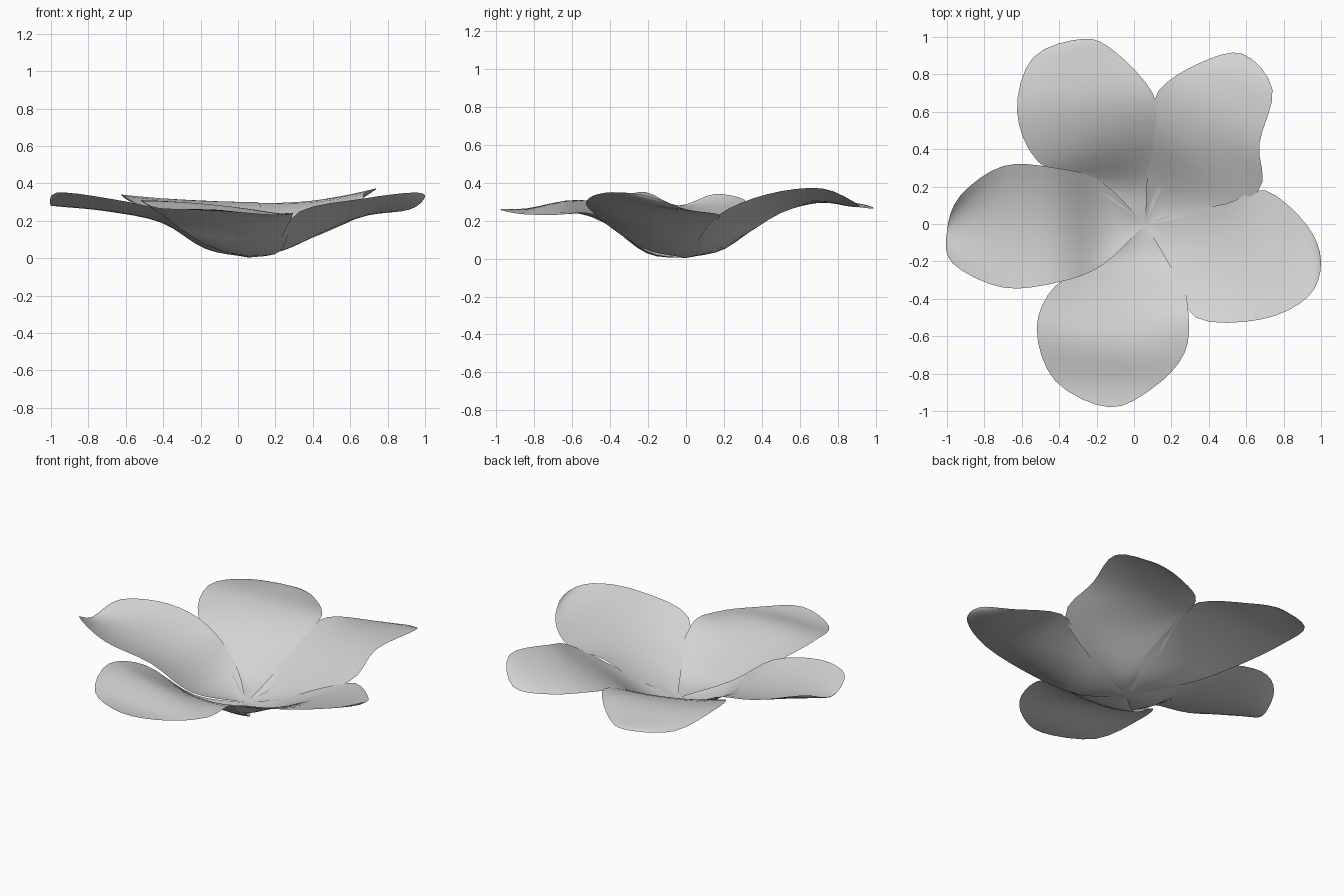
import bpy
import bmesh
from mathutils import Vector

if "Cube" in bpy.data.objects:
    bpy.data.objects.remove(bpy.data.objects["Cube"], do_unlink=True)

BASE = Vector((0.06, 0, 0.003))
STEPS_PER_ROW = 4
ACROSS = 10

# One pale grey for the whole blossom
petal_grey = bpy.data.materials.new("petal_grey")
petal_grey.use_nodes = True
grey = (0.65, 0.65, 0.65, 1)
petal_grey.diffuse_color = grey
petal_grey.node_tree.nodes["Principled BSDF"].inputs["Base Color"].default_value = grey


def spline(points, beyond):
    """Catmull-Rom curve through the points, heading for the point beyond the last."""
    ends = [points[0] * 2 - points[1]] + points + [beyond]
    result = []
    for a, b, c, d in zip(ends, ends[1:], ends[2:], ends[3:]):
        for step in range(STEPS_PER_ROW):
            t = step / STEPS_PER_ROW
            result.append(b + (c - a) * t / 2
                          + (a - b * 2.5 + c * 2 - d / 2) * t * t
                          + (b * 3 - a - c * 3 + d) * t ** 3 / 2)
    return result + [points[-1]]


def petal(name, left, right, middle, tip):
    """Loft a curved petal over its two rims and the heights of its midrib."""
    tip = Vector(tip)
    left = [Vector(p) for p in left]
    right = [Vector(p) for p in right]
    rib = [(a + b) / 2 for a, b in zip(left, right)]
    for point, height in zip(rib, middle):
        point.z = height
    # Each rim rounds the tip towards the other, so the outline stays blunt
    left_rim = spline([BASE] + left + [tip], right[-1])
    right_rim = spline([BASE] + right + [tip], left[-1])
    midrib = spline([BASE] + rib + [tip], tip * 2 - rib[-1])

    bm = bmesh.new()
    rows = []
    for a, b, m in zip(left_rim, right_rim, midrib):
        row = []
        for i in range(ACROSS + 1):
            u = i / ACROSS
            point = a.lerp(b, u)
            point.z += (m.z - (a.z + b.z) / 2) * 4 * u * (1 - u)
            point.z = max(point.z, 0)
            row.append(bm.verts.new(point))
        rows.append(row)
    for low, high in zip(rows, rows[1:]):
        for i in range(ACROSS):
            bm.faces.new((low[i], low[i + 1], high[i + 1], high[i]))
    bmesh.ops.remove_doubles(bm, verts=bm.verts, dist=0.0005)
    bm.normal_update()
    if sum(f.normal.z * f.calc_area() for f in bm.faces) < 0:
        bmesh.ops.reverse_faces(bm, faces=bm.faces)
    mesh = bpy.data.meshes.new(name)
    bm.to_mesh(mesh)
    bm.free()
    mesh.shade_smooth()
    mesh.materials.append(petal_grey)
    bpy.context.collection.objects.link(bpy.data.objects.new(name, mesh))


# Five overlapping petals, each with its own lean and outline
petal("right_petal",
      left=[(-.18, .23, .1), (-.42, .3, .25), (-.7, .31, .31), (-.93, .15, .34)],
      right=[(-.17, -.22, .09), (-.4, -.31, .25), (-.7, -.34, .32), (-.97, -.21, .35)],
      middle=[.05, .19, .25, .275],
      tip=(-1, -.04, .28))
petal("front_petal",
      left=[(-.17, -.2, .07), (-.42, -.33, .24), (-.52, -.56, .31), (-.42, -.84, .265)],
      right=[(.23, -.21, .04), (.29, -.47, .23), (.27, -.69, .23), (.11, -.87, .235)],
      middle=[.03, .18, .285, .255],
      tip=(-.13, -.98, .26))
petal("left_petal",
      left=[(.2, -.24, .06), (.33, -.5, .25), (.68, -.51, .32), (.93, -.39, .35)],
      right=[(.27, .07, .06), (.5, .11, .17), (.7, .18, .23), (.92, .0, .26)],
      middle=[.04, .14, .25, .29],
      tip=(1, -.2, .33))
petal("back_left_petal",
      left=[(.27, .04, .06), (.66, .17, .23), (.67, .43, .34), (.74, .72, .37)],
      right=[(.07, .25, .09), (.1, .5, .24), (.13, .71, .295), (.35, .86, .275)],
      middle=[.05, .22, .3, .32],
      tip=(.58, .91, .28))
petal("back_right_petal",
      left=[(.15, .22, .08), (.12, .5, .24), (.1, .7, .3), (-.1, .92, .27)],
      right=[(-.23, .2, .1), (-.51, .33, .27), (-.625, .6, .34), (-.54, .89, .29)],
      middle=[.055, .23, .31, .29],
      tip=(-.27, .99, .265))
